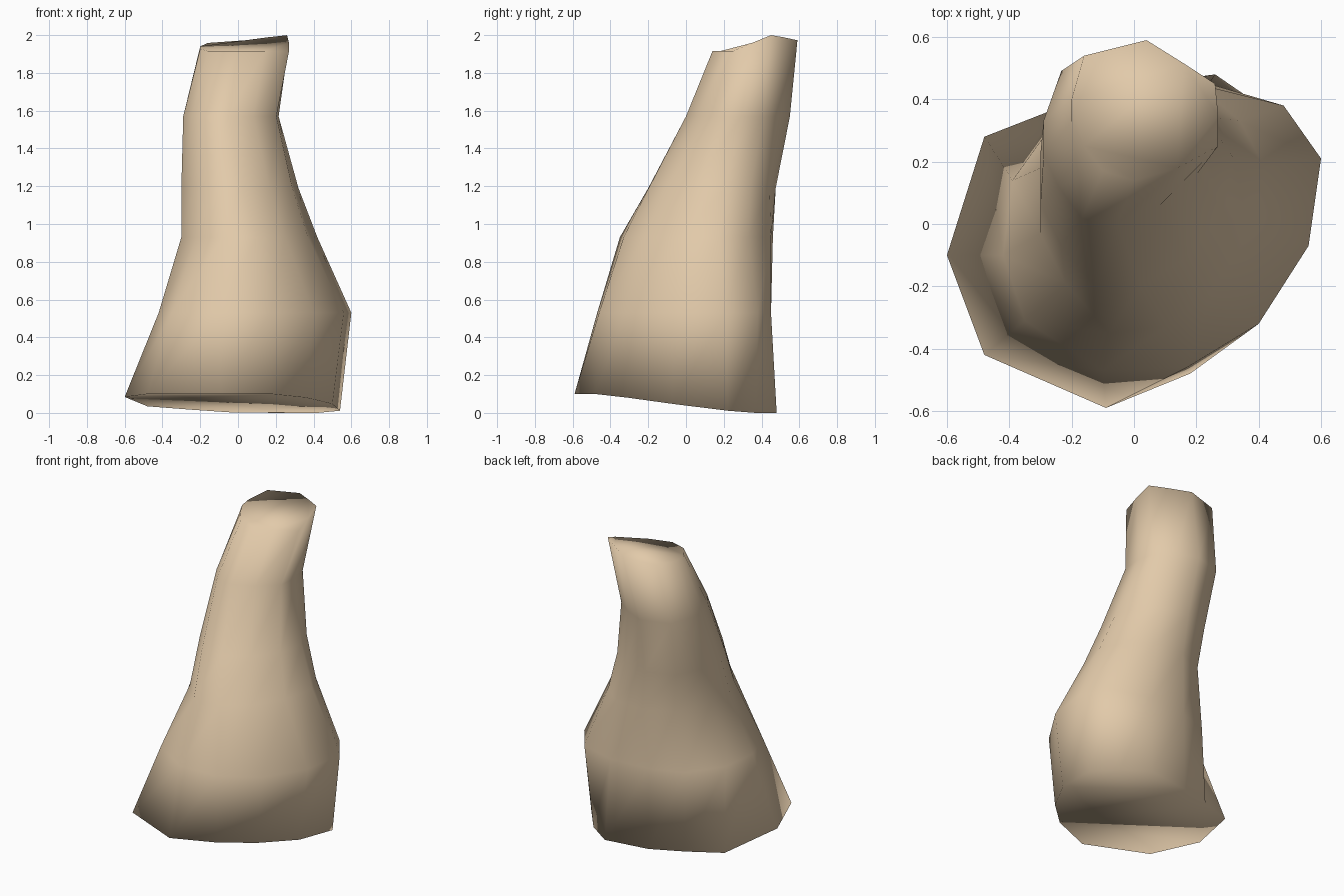
import bpy, bmesh

if "Cube" in bpy.data.objects:
    bpy.data.objects.remove(bpy.data.objects["Cube"])

tan = bpy.data.materials.new("pale tan stone")
tan.diffuse_color = (0.76, 0.59, 0.40, 1)
tan.use_nodes = True
tan.node_tree.nodes["Principled BSDF"].inputs["Base Color"].default_value = tan.diffuse_color

# Outline rings, 12 points each, starting at the left back and going round by the front
base = [(-.48, .28), (-.60, -.10), (-.48, -.42), (-.09, -.59), (.18, -.48), (.36, -.31),
        (.50, -.07), (.54, .22), (.42, .37), (.26, .48), (-.03, .44), (-.25, .37)]
bulge = [(-.39, .14), (-.42, -.10), (-.35, -.31), (-.10, -.47), (.17, -.46), (.40, -.32),
         (.56, -.07), (.60, .21), (.48, .38), (.24, .45), (-.03, .43), (-.24, .35)]
waist = [(-.30, .18), (-.30, -.03), (-.22, -.19), (-.08, -.35), (.10, -.33), (.25, -.22),
         (.37, -.03), (.42, .18), (.34, .33), (.20, .45), (.0, .46), (-.18, .38)]
top = [(-.20, .40), (-.20, .33), (-.16, .25), (-.10, .17), (.0, .14), (.14, .18),
       (.27, .25), (.27, .35), (.26, .45), (.16, .515), (.04, .59), (-.16, .54)]


def fitted(t, x0, x1, y0, y1):
    """Blend waist and top, then stretch the outline to the given bounds."""
    pts = [(a[0] + (b[0] - a[0]) * t, a[1] + (b[1] - a[1]) * t) for a, b in zip(waist, top)]
    xs, ys = zip(*pts)

    def fit(v, vals, lo, hi):
        return lo + (v - min(vals)) / (max(vals) - min(vals)) * (hi - lo)
    return [(fit(x, xs, x0, x1), fit(y, ys, y0, y1)) for x, y in pts]


def base_z(x, y):
    return max(0, min(.1, .1 * (.45 - y) / .83 - .03 * x))


def top_z(x, y):
    return min(2.0, 1.915 + max(0, y - .25) * (.15 + .4 * x + 2.5 * x * x))


rings = [
    (base, base_z),
    (bulge, lambda x, y: .53),
    (waist, lambda x, y: .93),
    (fitted(.35, -.30, .32, -.20, .475), lambda x, y: 1.19),
    (fitted(.75, -.29, .215, .0, .55), lambda x, y: 1.57),
    (top, top_z),
]

# Leaning stump: rings joined by walls, with tilted caps
bm = bmesh.new()
loops = [[bm.verts.new((x, y, z(x, y))) for x, y in pts] for pts, z in rings]
for lo, hi in zip(loops, loops[1:]):
    for i in range(12):
        j = (i + 1) % 12
        bm.faces.new((lo[i], lo[j], hi[j], hi[i]))
bm.faces.new(loops[-1])
bm.faces.new(loops[0][::-1])
bmesh.ops.recalc_face_normals(bm, faces=bm.faces)
bmesh.ops.triangulate(bm, faces=[f for f in bm.faces if len(f.verts) > 4])
mesh = bpy.data.meshes.new("leaning_stump")
bm.to_mesh(mesh)
bm.free()
mesh.materials.append(tan)
stump = bpy.data.objects.new("leaning_stump", mesh)
bpy.context.collection.objects.link(stump)
bpy.context.view_layer.objects.active = stump
stump.select_set(True)
bpy.ops.object.shade_smooth()
